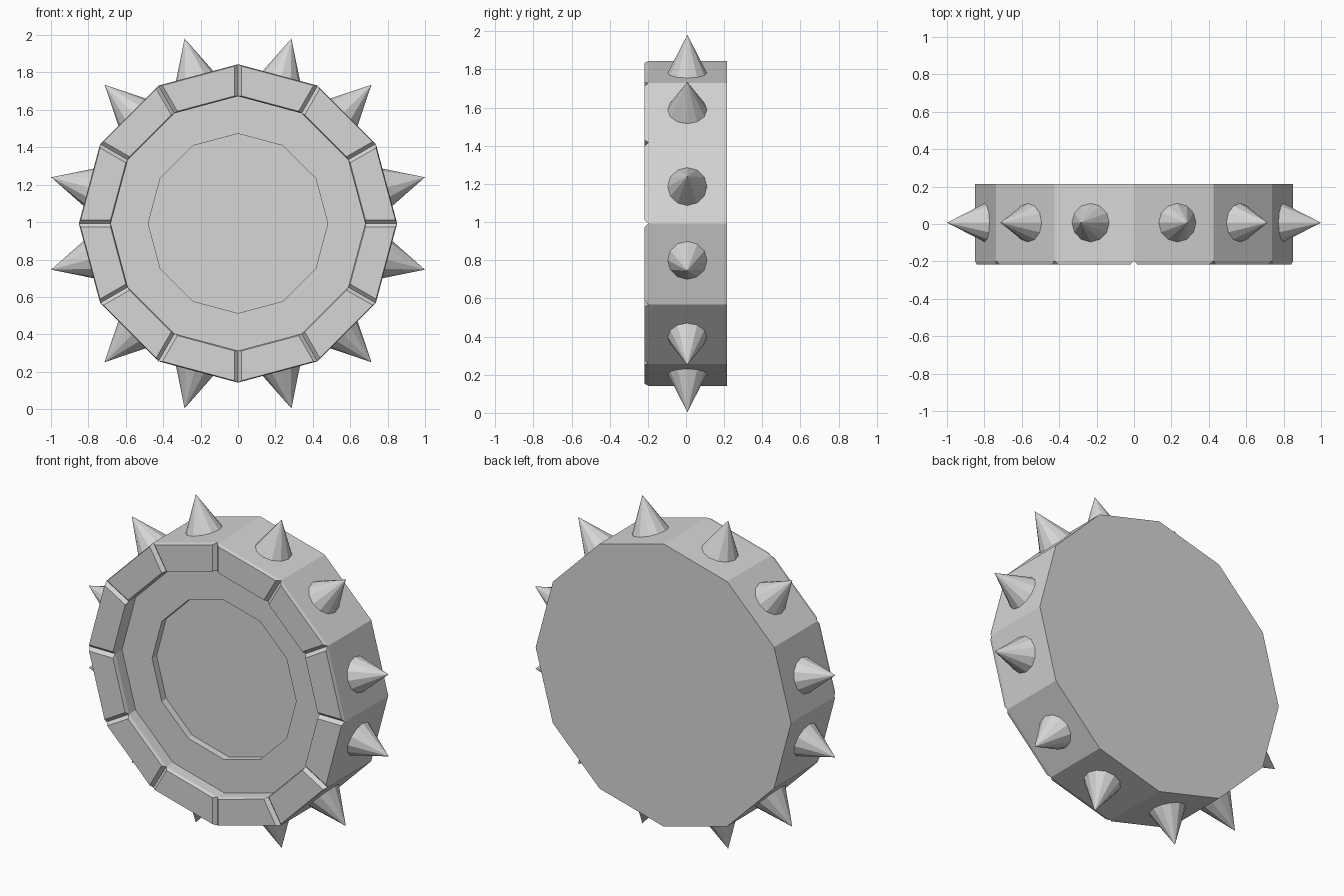
import bpy
import bmesh
from math import cos, sin, tan, pi
from mathutils import Matrix, Vector

SIDES = 12
HALF = pi / SIDES
CENTRE = Vector((0, 0, 0.993))
FRONT, BACK = -0.217, 0.215
OUTER, INNER = 0.851, 0.68
GROOVE_DEPTH, GROOVE_HALF, EDGE = 0.02, 0.019, 0.008

cube = bpy.data.objects.get("Cube")
if cube:
    bpy.data.objects.remove(cube, do_unlink=True)

grey = bpy.data.materials.new("plain_grey")
grey.use_nodes = True
colour = (0.67, 0.67, 0.67, 1)
grey.diffuse_color = colour
grey.node_tree.nodes["Principled BSDF"].inputs["Base Color"].default_value = colour


def finish(name, bm):
    bmesh.ops.recalc_face_normals(bm, faces=bm.faces)
    mesh = bpy.data.meshes.new(name)
    bm.to_mesh(mesh)
    bm.free()
    mesh.materials.append(grey)
    obj = bpy.data.objects.new(name, mesh)
    bpy.context.collection.objects.link(obj)
    return obj


def side_axes(k):
    """Outward and sideways directions of side k."""
    a = (2 * k + 1) * HALF
    return Vector((cos(a), 0, sin(a))), Vector((-sin(a), 0, cos(a)))


# Twelve-sided drum: solid back, raised rim, stepped recess in the front
profile = [
    (OUTER, BACK),
    (OUTER, FRONT + GROOVE_DEPTH),
    (INNER, FRONT + GROOVE_DEPTH),
    (INNER, FRONT + 0.085),
    (0.48, FRONT + 0.085),
    (0.48, FRONT + 0.128),
]
bm = bmesh.new()
rings = []
for radius, y in profile:
    angles = [2 * HALF * i for i in range(SIDES)]
    rings.append([bm.verts.new(CENTRE + Vector((radius * cos(a), y, radius * sin(a))))
                  for a in angles])
rim_faces = []
for level, (a, b) in enumerate(zip(rings, rings[1:])):
    for i in range(SIDES):
        j = (i + 1) % SIDES
        face = bm.faces.new((a[i], a[j], b[j], b[i]))
        if level == 1:
            rim_faces.append(face)
bm.faces.new(rings[0])
bm.faces.new(rings[-1])
bmesh.ops.recalc_face_normals(bm, faces=bm.faces)

# Raised rim blocks: narrow chamfers on the edges, wide V grooves between blocks
bmesh.ops.inset_individual(bm, faces=rim_faces, thickness=EDGE, depth=GROOVE_DEPTH)
for k, face in enumerate(rim_faces):
    outward, along = side_axes(k)
    for v in face.verts:
        reach = (v.co - CENTRE).dot(outward)
        width = reach * tan(HALF) - GROOVE_HALF / cos(HALF)
        side = 1 if (v.co - CENTRE).dot(along) > 0 else -1
        v.co = CENTRE + outward * reach + along * side * width + Vector((0, FRONT, 0))
finish("drum", bm)

# One spike per side, shifted alternately along its side
sink, height = 0.02, 0.207
length = height + sink
for k in range(SIDES):
    outward, along = side_axes(k)
    shift = 0.02 if k % 2 else -0.02
    bm = bmesh.new()
    bmesh.ops.create_cone(bm, cap_ends=True, segments=12, radius1=0.103 * length / height,
                          radius2=0, depth=length,
                          matrix=Matrix.Translation((0, 0, length / 2)))
    bmesh.ops.remove_doubles(bm, verts=bm.verts, dist=0.0001)
    spike = finish(f"spike_{k + 1}", bm)
    spike.location = (CENTRE + outward * (OUTER * cos(HALF) - sink) + along * shift
                      + Vector((0, 0.007, 0)))
    spike.rotation_euler = (0, pi / 2 - (2 * k + 1) * HALF, 0)
